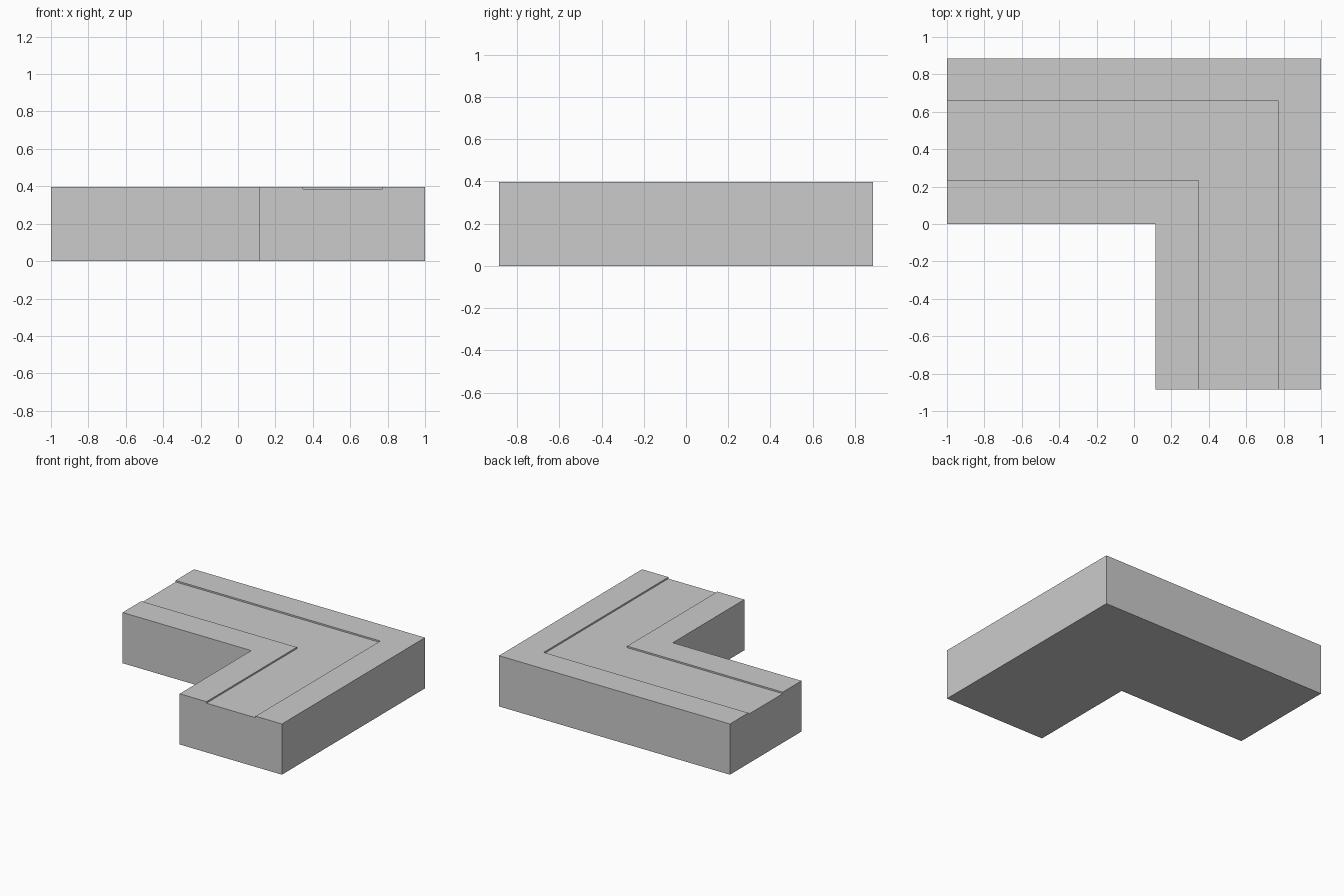
import bpy, bmesh

if "Cube" in bpy.data.objects:
    bpy.data.objects.remove(bpy.data.objects["Cube"])

INNER_X, INNER_Y = 0.115, 0.0   # inside corner of the L
END_X, END_Y = -1.0, -0.885     # open ends of the two arms
WIDTH, HEIGHT, DEPTH = 0.885, 0.397, 0.012
LANE_IN, LANE_OUT = 0.232, 0.657

# Cross-section: (distance outward from the inner edge, height)
profile = [(0, 0), (0, HEIGHT), (LANE_IN, HEIGHT), (LANE_IN, HEIGHT - DEPTH),
           (LANE_OUT, HEIGHT - DEPTH), (LANE_OUT, HEIGHT), (WIDTH, HEIGHT), (WIDTH, 0)]

# Sweep the section around the mitred corner
bm = bmesh.new()
west = [bm.verts.new((END_X, INNER_Y + t, z)) for t, z in profile]
corner = [bm.verts.new((INNER_X + t, INNER_Y + t, z)) for t, z in profile]
south = [bm.verts.new((INNER_X + t, END_Y, z)) for t, z in profile]
n = len(profile)
for a, b in ((west, corner), (corner, south)):
    for i in range(n):
        j = (i + 1) % n
        bm.faces.new((a[i], a[j], b[j], b[i]))

# End caps
bm.faces.new(west)
bm.faces.new(south[::-1])
bmesh.ops.recalc_face_normals(bm, faces=bm.faces[:])

mesh = bpy.data.meshes.new("road_corner")
bm.to_mesh(mesh)
bm.free()
road = bpy.data.objects.new("road_corner", mesh)
bpy.context.collection.objects.link(road)
